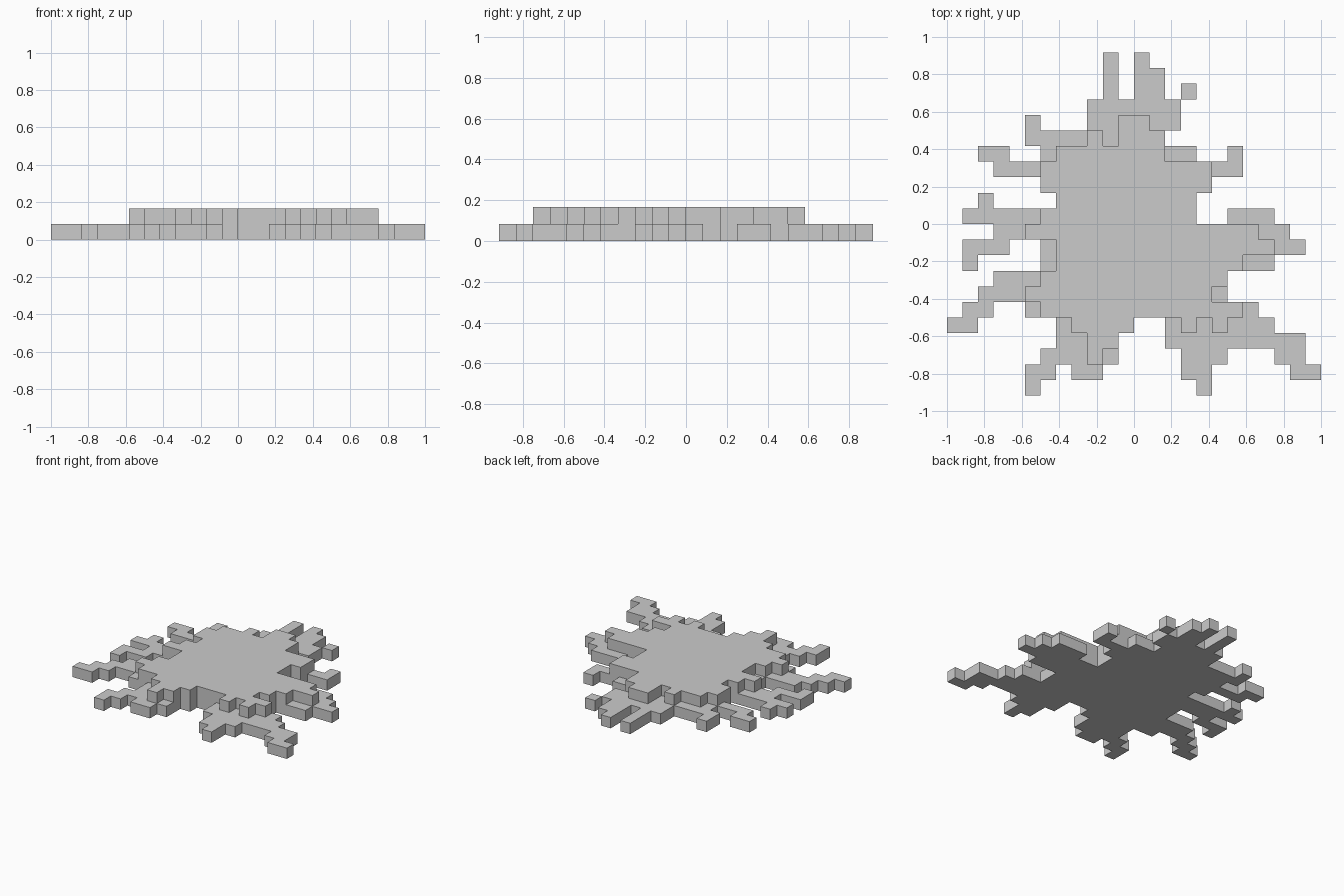
import bpy, bmesh, math

if "Cube" in bpy.data.objects:
    bpy.data.objects.remove(bpy.data.objects["Cube"])

U = 1 / 12  # block size

# Raised centre: row -> spans of blocks (start, end) along x
CENTRE = {
    6: [(-1, 1)], 5: [(-3, -2), (-1, 2)], 4: [(-5, 2)], 3: [(-6, 5)],
    2: [(-6, 5)], 1: [(-5, 4)], 0: [(-6, 4)], -1: [(-7, 8)],
    -2: [(-5, 9)], -3: [(-5, 7)], -4: [(-6, 6)], -5: [(-7, 5)],
    -6: [(-6, 7)], -7: [(-4, 0), (3, 4), (5, 6)], -8: [(-3, -1)], -9: [(-3, -2)],
}

# Low arms as block rectangles: x start, x end, y start, y end
BACK_ARMS = [(-2, -1, 8, 11), (0, 1, 10, 11), (0, 2, 8, 10), (3, 4, 8, 9),
             (-3, 3, 6, 8), (-7, -6, 5, 7), (-6, 2, 5, 6), (-6, -5, 4, 5),
             (2, 4, 4, 5), (6, 7, 3, 5), (5, 6, 3, 4)]
LEFT_ARMS = [(-10, -8, 4, 5), (-9, -6, 3, 4), (-10, -9, 1, 2), (-11, -6, 0, 1),
             (-9, -7, -1, 0), (-11, -8, -2, -1), (-11, -10, -3, -2),
             (-6, -5, -3, -1), (-9, -6, -4, -3), (-10, -7, -5, -4),
             (-11, -9, -6, -5), (-12, -10, -7, -6), (-7, -6, -6, -5)]
RIGHT_ARMS = [(6, 9, 0, 1), (8, 10, -1, 0), (9, 11, -2, -1), (7, 9, -3, -2),
              (5, 6, -5, -4), (7, 8, -6, -5), (2, 9, -7, -6), (2, 11, -8, -7),
              (3, 6, -9, -8), (9, 11, -9, -8), (3, 5, -10, -9),
              (10, 12, -10, -9), (4, 5, -11, -10)]
FRONT_ARMS = [(-5, -4, -7, -6), (-5, -1, -8, -7), (-6, -1, -9, -8),
              (-7, -5, -10, -9), (-4, -2, -10, -9), (-7, -6, -11, -10)]


def rect(x0, x1, y0, y1):
    return {(x, y) for x in range(x0, x1) for y in range(y0, y1)}


raised = set()
for row, spans in CENTRE.items():
    for a, b in spans:
        raised |= rect(a, b, row, row + 1)
low = set(raised)
for r in BACK_ARMS + LEFT_ARMS + RIGHT_ARMS + FRONT_ARMS:
    low |= rect(*r)
blocks = {(x, y, 0) for x, y in low} | {(x, y, 1) for x, y in raised}

# Splat skin: one face for each exposed block side
bm = bmesh.new()
verts = {}


def vert(p):
    if p not in verts:
        verts[p] = bm.verts.new([c * U for c in p])
    return verts[p]


for b in sorted(blocks):
    for axis in range(3):
        for side in (0, 1):
            n = list(b)
            n[axis] += 2 * side - 1
            if tuple(n) in blocks:
                continue
            quad = []
            for s, t in ((0, 0), (1, 0), (1, 1), (0, 1)):
                p = list(b)
                p[axis] += side
                p[(axis + 1) % 3] += s
                p[(axis + 2) % 3] += t
                quad.append(vert(tuple(p)))
            bm.faces.new(quad if side else quad[::-1])

mesh = bpy.data.meshes.new("block_splat")
bm.to_mesh(mesh)
bm.free()
splat = bpy.data.objects.new("block_splat", mesh)
bpy.context.collection.objects.link(splat)
